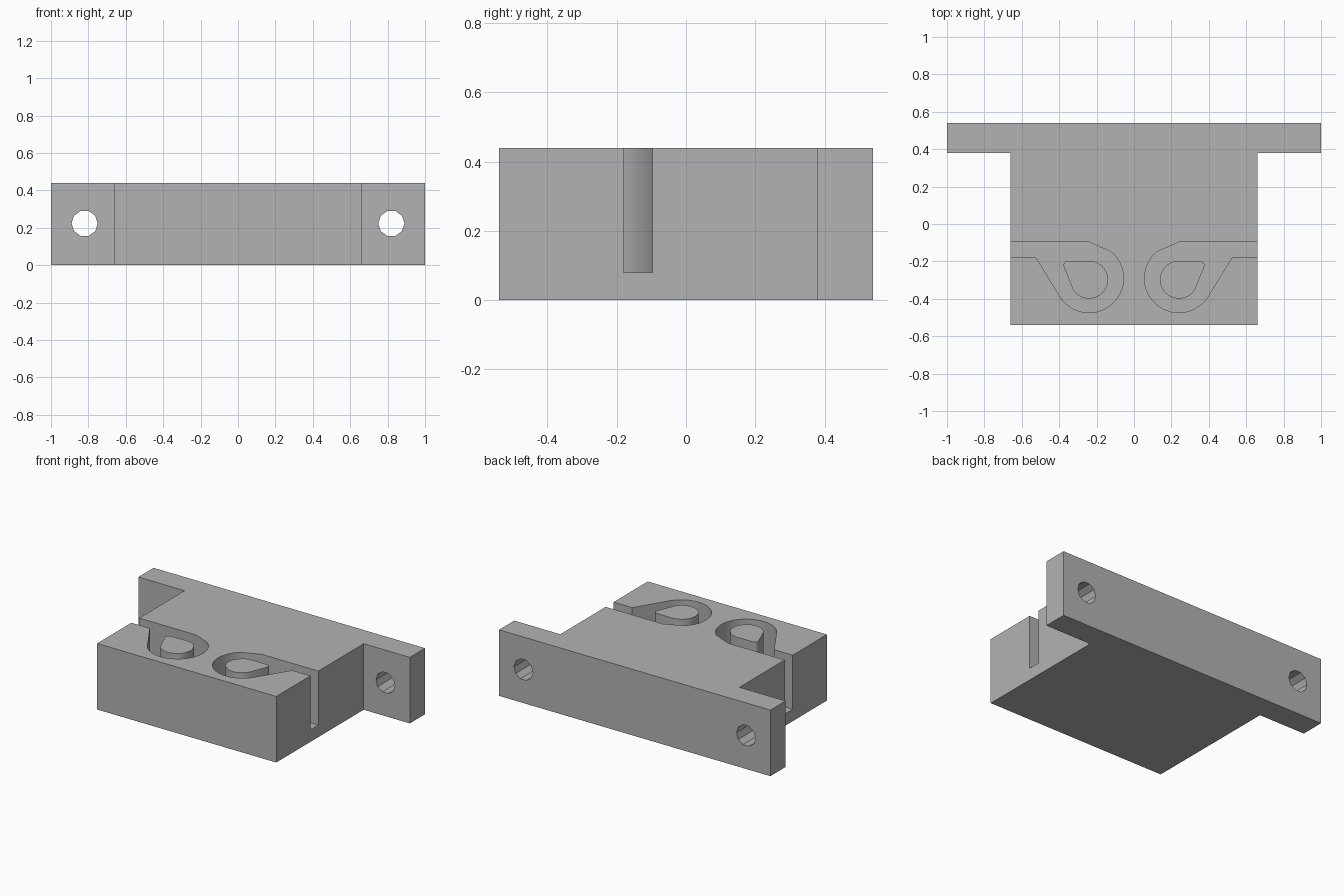
import bpy, bmesh
from math import sin, cos, radians

if "Cube" in bpy.data.objects:
    bpy.data.objects.remove(bpy.data.objects["Cube"])

HEIGHT, FLOOR, BOLT_Z = 0.44, 0.08, 0.223
BODY_X, FLANGE_X = 0.66, 1.0
FRONT, SHOULDER, BACK = -0.54, 0.38, 0.54

grey = bpy.data.materials.new("plain grey")
grey.use_nodes = True
grey.diffuse_color = (0.45, 0.45, 0.45, 1)
grey.node_tree.nodes["Principled BSDF"].inputs["Base Color"].default_value = grey.diffuse_color


def arc(cx, cy, r, start, end, steps):
    """Points along a circular arc, angles in degrees."""
    angles = [radians(start + (end - start) * i / steps) for i in range(steps + 1)]
    return [(cx + r * cos(a), cy + r * sin(a)) for a in angles]


def add_face(bm, points):
    """Add a face and its mirror image across x = 0."""
    for side in (1, -1):
        bm.faces.new([bm.verts.new((side * x, y, z)) for x, y, z in points])


def flat(outline, z):
    return [(x, y, z) for x, y in outline]


def upright(outline, y):
    return [(x, y, z) for x, z in outline]


def add_walls(bm, low, high):
    """Join two matching rows of points with quads."""
    for i in range(len(low) - 1):
        add_face(bm, [low[i], low[i + 1], high[i + 1], high[i]])


def finish(bm, name):
    """Weld the faces into one mesh and smooth its curved walls."""
    bmesh.ops.remove_doubles(bm, verts=bm.verts[:], dist=0.0001)
    bm.normal_update()
    bmesh.ops.recalc_face_normals(bm, faces=bm.faces[:])
    mesh = bpy.data.meshes.new(name)
    bm.to_mesh(mesh)
    bm.free()
    mesh.materials.append(grey)
    obj = bpy.data.objects.new(name, mesh)
    bpy.context.collection.objects.link(obj)
    bpy.ops.object.select_all(action="DESELECT")
    obj.select_set(True)
    bpy.context.view_layer.objects.active = obj
    bpy.ops.object.shade_smooth_by_angle(angle=radians(25))


# Block: T-shaped plan, with a looped channel entering from each side
block = bmesh.new()
channel = ([(BODY_X, -0.097), (0.24, -0.097)]
           + arc(0.24, -0.29, 0.184, 130, 326, 28)
           + [(0.523, -0.18), (BODY_X, -0.18)])
rear = [(0, BACK), (FLANGE_X, BACK), (FLANGE_X, SHOULDER), (BODY_X, SHOULDER)]
front = [(BODY_X, FRONT), (0, FRONT)]
add_face(block, flat(rear + front, 0))
add_face(block, flat(rear + channel + front, HEIGHT))
add_face(block, flat(channel, FLOOR))
add_walls(block, flat(channel, FLOOR), flat(channel, HEIGHT))

# Front wall, and side wall notched by the channel mouth
add_face(block, upright([(0, 0), (BODY_X, 0), (BODY_X, HEIGHT), (0, HEIGHT)], FRONT))
side_wall = [(FRONT, 0), (SHOULDER, 0), (SHOULDER, BOLT_Z), (SHOULDER, HEIGHT),
             (-0.097, HEIGHT), (-0.097, FLOOR), (-0.18, FLOOR), (-0.18, HEIGHT),
             (FRONT, HEIGHT)]
add_face(block, [(BODY_X, y, z) for y, z in side_wall])

# Mounting flange: each face is split in two around its ten-sided bolt hole
for y, inner in ((SHOULDER, BODY_X), (BACK, 0)):
    for edge_z, sweep in ((HEIGHT, 180), (0, -180)):
        half_hole = arc(0.82, BOLT_Z, 0.07, 0, sweep, 5)
        add_face(block, upright([(inner, edge_z), (FLANGE_X, edge_z), (FLANGE_X, BOLT_Z)]
                                + half_hole + [(inner, BOLT_Z)], y))
bolt_hole = arc(0.82, BOLT_Z, 0.07, 0, 360, 10)
add_walls(block, upright(bolt_hole, SHOULDER), upright(bolt_hole, BACK))
levels = (0, BOLT_Z, HEIGHT)
add_face(block, [(FLANGE_X, SHOULDER, z) for z in levels]
         + [(FLANGE_X, BACK, z) for z in reversed(levels)])
finish(block, "clamp_block")

# Teardrop posts standing inside the channel loops
posts = bmesh.new()
teardrop = (arc(0.24, -0.298, 0.101, 90, 330, 28)
            + arc(0.355, -0.221, 0.022, -25, 90, 6))
add_face(posts, flat(teardrop, FLOOR))
add_face(posts, flat(teardrop, HEIGHT))
loop = teardrop + teardrop[:1]
add_walls(posts, flat(loop, FLOOR), flat(loop, HEIGHT))
finish(posts, "teardrop_posts")
